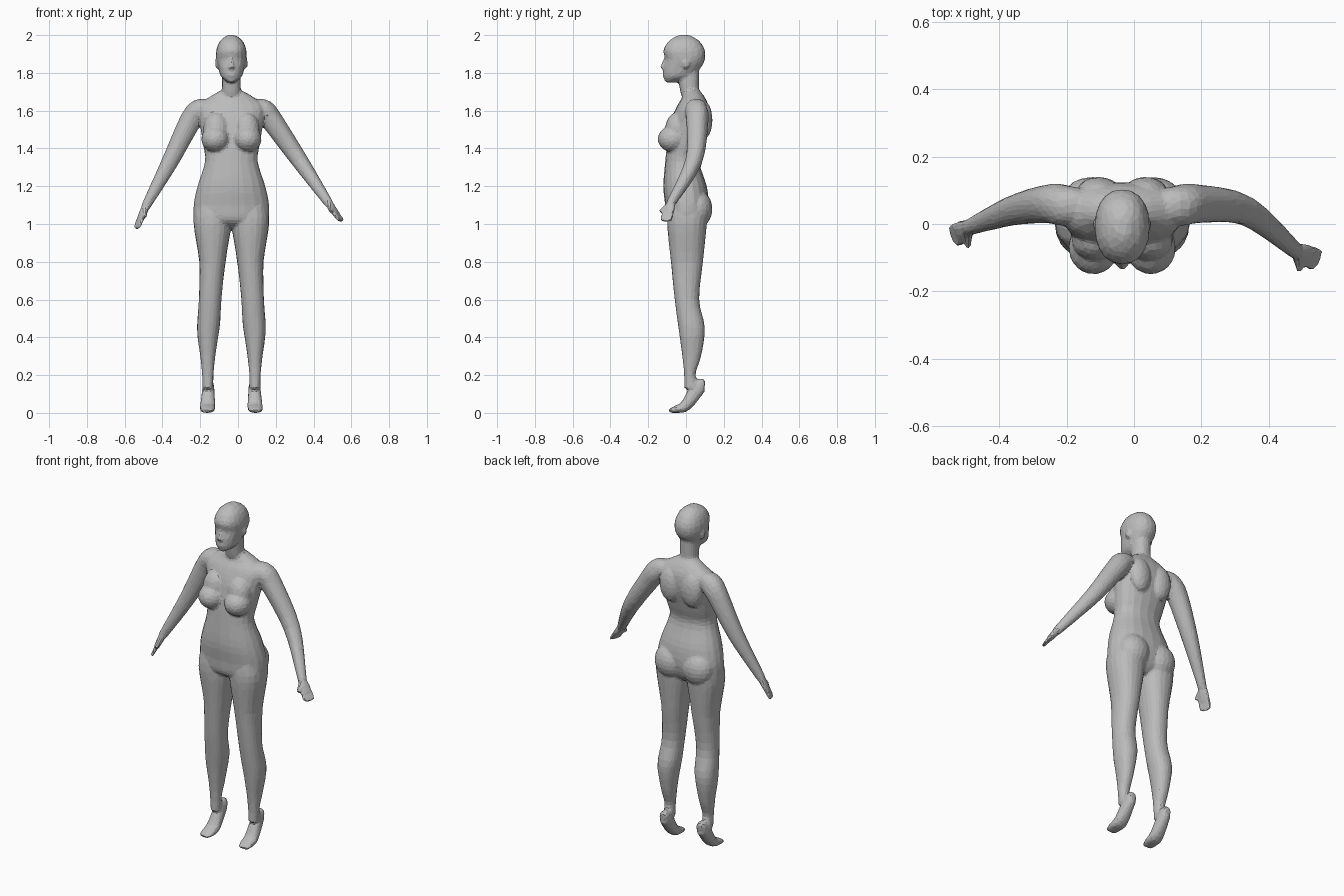
import bpy
import bmesh
from math import cos, sin, pi, copysign
from mathutils import Vector, Matrix

if "Cube" in bpy.data.objects:
    bpy.data.objects.remove(bpy.data.objects["Cube"])

MID = -.035          # centre line of the trunk
SIDES = 20
UP = Vector((0, 0, 1))
RIGHTWARD = Vector((1, 0, 0))
bm = bmesh.new()


def rounded(value, power=.9):
    """Slightly squared-off circle coordinate."""
    return copysign(abs(value) ** power, value)


def spline(rows, steps=4):
    """Smooth curve through rows of numbers."""
    rows = [Vector(row) for row in rows]
    padded = [rows[0], *rows, rows[-1]]
    result = []
    for before, start, end, after in zip(padded, padded[1:], padded[2:], padded[3:]):
        leave, arrive = (end - before) / 2, (after - start) / 2
        for step in range(steps):
            t = step / steps
            ease = t * t * (3 - 2 * t)
            swing = t * (1 - t)
            result.append(start.lerp(end, ease) + leave * swing * (1 - t) - arrive * swing * t)
    return result + [rows[-1]]


def loft(sections, wide=RIGHTWARD, level=False):
    """Closed tube through (centre, half width, half depth) sections."""
    centres = [Vector(section[0]) for section in sections]
    last = len(centres) - 1
    rings = []
    for i, (centre, width, depth) in enumerate(sections):
        along = UP
        if not level:
            along = (centres[min(i + 1, last)] - centres[max(i - 1, 0)]).normalized()
        across = (wide - along * wide.dot(along)).normalized()
        normal = along.cross(across)
        ring = []
        for k in range(SIDES):
            angle = 2 * pi * k / SIDES
            offset = across * width * rounded(cos(angle)) + normal * depth * rounded(sin(angle))
            ring.append(bm.verts.new(centres[i] + offset))
        rings.append(ring)
    for low, high in zip(rings, rings[1:]):
        for k in range(SIDES):
            n = (k + 1) % SIDES
            bm.faces.new((low[k], low[n], high[n], high[k]))
    bm.faces.new(rings[0])
    bm.faces.new(rings[-1])


def stack(profile, offset_at=lambda z: 0):
    """Level loft from rows of height, front, back, half width."""
    sections = []
    for z, front, back, width in spline(profile):
        centre = (MID + offset_at(z), (front + back) / 2, z)
        sections.append((centre, width, (back - front) / 2))
    loft(sections, level=True)


def ball(centre, radii):
    matrix = Matrix.Translation(centre) @ Matrix.Diagonal((*radii, 1))
    bmesh.ops.create_uvsphere(bm, u_segments=SIDES, v_segments=12, radius=1, matrix=matrix)


def pair(offset, y, z, radii):
    for side in (-1, 1):
        ball((MID + side * offset, y, z), radii)


# Trunk, from crotch to base of neck
stack([
    (.98, -.05, .06, .1), (1.02, -.1, .1, .19), (1.1, -.11, .12, .2), (1.2, -.12, .11, .18),
    (1.33, -.11, .07, .14), (1.42, -.1, .09, .15), (1.54, -.08, .12, .17),
    (1.62, -.05, .12, .18), (1.67, -.02, .1, .12), (1.71, -.01, .07, .05),
])
pair(.085, -.07, 1.45, (.075, .08, .07))    # breasts
pair(.08, -.05, 1.5, (.07, .06, .09))       # upper chest
pair(.07, .095, 1.55, (.065, .045, .1))     # shoulder blades
pair(.09, .06, 1.08, (.095, .08, .1))       # buttocks

# Neck
stack([(1.65, -.01, .09, .06), (1.7, -.03, .07, .05), (1.83, -.05, .07, .05)])

# Head, from chin to crown
stack([
    (1.75, -.11, -.04, .02), (1.78, -.12, .03, .055), (1.83, -.12, .08, .07),
    (1.87, -.11, .1, .08), (1.92, -.12, .1, .08), (1.97, -.09, .07, .06), (2, -.04, .02, .02),
])
loft([((MID, -.1, 1.89), .01, .01), ((MID, -.12, 1.82), .016, .02)])    # nose
ball((MID, -.11, 1.79), (.025, .015, .012))                             # lips
pair(.075, 0, 1.85, (.012, .02, .03))                                   # ears


def leg_spread(z):
    """Distance of the leg axis from the centre line, wider below the thigh."""
    return .1 + .025 * min(1, max(0, 2 - z / .4))


# Legs and raised-heel feet
leg = [(1.1, -.09, .11, .09), (1, -.1, .11, .1), (.8, -.08, .09, .07), (.6, -.06, .07, .06),
       (.45, -.04, .1, .06), (.3, -.02, .08, .04), (.2, -.01, .05, .03), (.13, -.01, .08, .03)]
foot = [(.1, .15, .02, .02), (.07, .14, .03, .04), (0, .04, .04, .03),
        (-.05, .02, .04, .02), (-.09, .01, .03, .01)]
for side in (-1, 1):
    stack(leg, lambda z: side * leg_spread(z))
    sections = []
    for y, z, width, thick in spline(foot):
        splay = leg_spread(0) - y / 20
        sections.append(((MID + side * splay, y, z), width, thick))
    loft(sections)


def arm(side, elbow, wrist, tip):
    """Tapered arm ending in a flat palm, four fingers and a thumb."""
    path = [(MID + side * .12, .055, 1.61, .05), (MID + side * .17, .055, 1.6, .06),
            (MID + side * .22, .06, 1.54, .057), (*elbow, .044), (*wrist, .024)]
    wide = Vector((-.4 * side, -.9, 0)).normalized()
    loft([(row.xyz, row.w, row.w) for row in spline(path)], wide)

    wrist, tip = Vector(wrist), Vector(tip)
    reach = tip - wrist
    middle, knuckles = wrist + reach * .3, wrist + reach * .55
    loft([(wrist, .024, .02), (middle, .032, .018), (knuckles, .034, .014)], wide)
    for finger in range(4):
        spread = finger - 1.5
        start = knuckles + wide * spread * .016
        end = tip + wide * spread * .018 - reach * abs(spread) * .05
        loft([(start, .011, .011), (end, .008, .008)], wide)
    thumb = middle + wide * .05 + reach * .15
    loft([(wrist, .014, .014), (thumb, .01, .01)], wide)


# Arms, each in its own pose
arm(1, (.33, .04, 1.33), (.48, -.08, 1.11), (.55, -.11, 1.01))
arm(-1, (-.36, .04, 1.33), (-.49, -.01, 1.09), (-.54, -.04, .97))

# One continuous faceted skin
bmesh.ops.recalc_face_normals(bm, faces=bm.faces)
mesh = bpy.data.meshes.new("body")
bm.to_mesh(mesh)
bm.free()
body = bpy.data.objects.new("body", mesh)
bpy.context.scene.collection.objects.link(body)

remesh = body.modifiers.new("merge_parts", "REMESH")
remesh.mode = "VOXEL"
remesh.voxel_size = .007
remesh.use_smooth_shade = False
soften = body.modifiers.new("soften_joins", "SMOOTH")
soften.factor = .5
soften.iterations = 8
facets = body.modifiers.new("facets", "DECIMATE")
facets.ratio = .06

# Plain grey skin
grey = bpy.data.materials.new("plain_grey")
grey.use_nodes = True
colour = (.5, .5, .5, 1)
grey.diffuse_color = colour
grey.node_tree.nodes["Principled BSDF"].inputs["Base Color"].default_value = colour
mesh.materials.append(grey)
